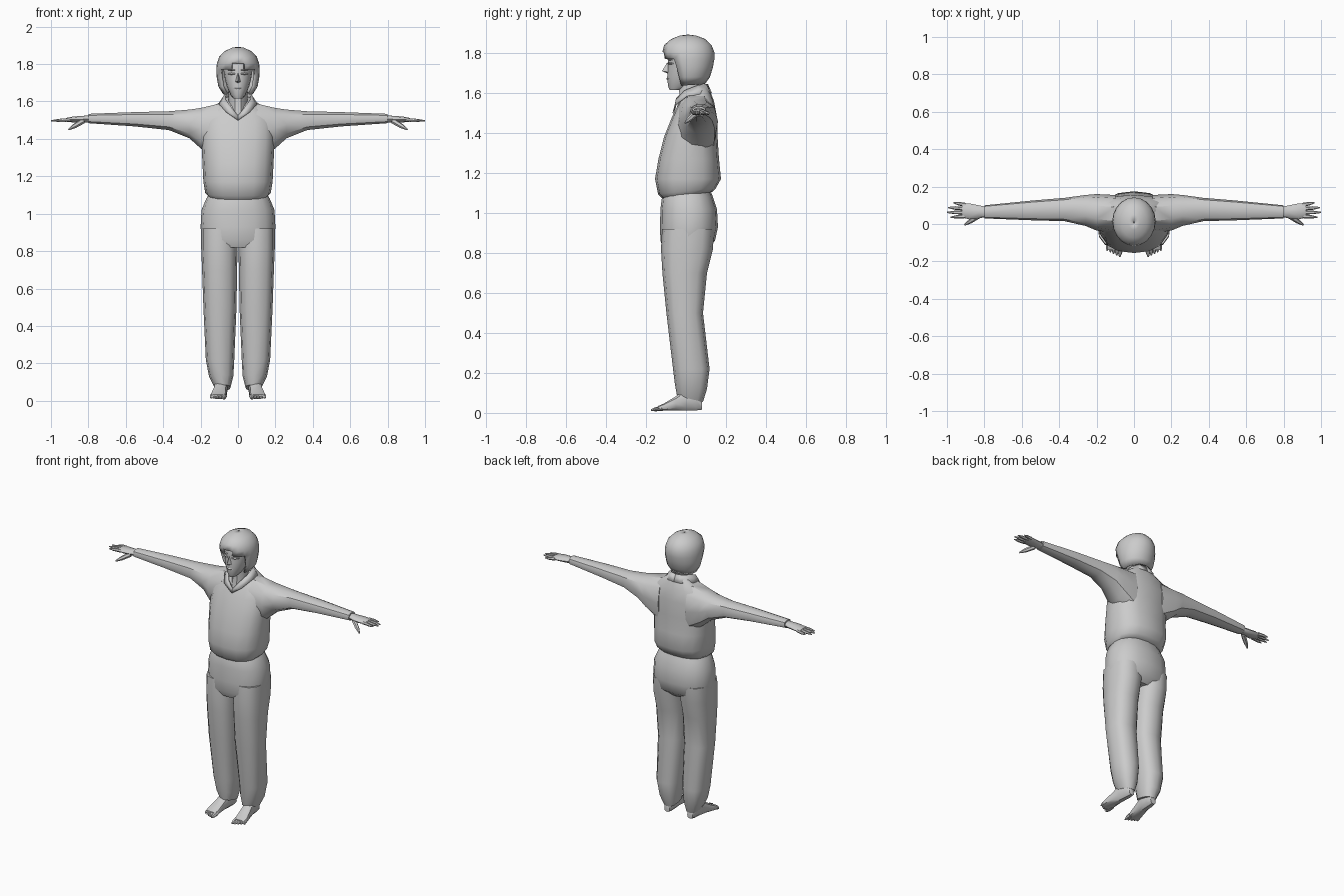
import bpy, bmesh, math
from mathutils import Vector

cube = bpy.data.objects.get("Cube")
if cube:
    bpy.data.objects.remove(cube, do_unlink=True)

grey = bpy.data.materials.new("plain grey")
grey.use_nodes = True
colour = (0.6, 0.6, 0.6, 1)
grey.diffuse_color = colour
grey.node_tree.nodes["Principled BSDF"].inputs["Base Color"].default_value = colour


def finish(name, bm, mirror=False, angle=40, thickness=0):
    """Turn a bmesh into a shaded object, optionally mirrored across x."""
    bmesh.ops.recalc_face_normals(bm, faces=bm.faces)
    mesh = bpy.data.meshes.new(name)
    bm.to_mesh(mesh)
    bm.free()
    mesh.materials.append(grey)
    for poly in mesh.polygons:
        poly.use_smooth = True
    mesh.set_sharp_from_angle(angle=math.radians(angle))
    obj = bpy.data.objects.new(name, mesh)
    bpy.context.collection.objects.link(obj)
    if thickness:
        mod = obj.modifiers.new("thickness", 'SOLIDIFY')
        mod.thickness = thickness
    if mirror:
        mod = obj.modifiers.new("mirror", 'MIRROR')
        mod.use_clip = False
        mod.use_mirror_merge = False
    return obj


def add_loft(bm, rings, sides=12, power=1.0, caps=True, skip=None):
    """Skin through rings of (centre, half axis, other half axis)."""
    def squash(v):
        return math.copysign(abs(v) ** power, v)
    loops = []
    for c, a, b in rings:
        c, a, b = Vector(c), Vector(a), Vector(b)
        turns = [2 * math.pi * i / sides for i in range(sides)]
        loops.append([bm.verts.new(c + a * squash(math.cos(t)) + b * squash(math.sin(t)))
                      for t in turns])
    for low, high in zip(loops, loops[1:]):
        for i in range(sides):
            j = (i + 1) % sides
            quad = (low[i], low[j], high[j], high[i])
            mid = sum((v.co for v in quad), Vector()) / 4
            if not (skip and skip(mid)):
                bm.faces.new(quad)
    if caps:
        bm.faces.new(loops[0])
        bm.faces.new(loops[-1])


def upright(z, x0, x1, front, back, tilt=0):
    """Horizontal ring; tilt lifts its back and drops its front."""
    return (((x0 + x1) / 2, (front + back) / 2, z),
            ((x1 - x0) / 2, 0, 0), (0, (back - front) / 2, tilt))


def sideways(x, front, back, low, high):
    """Ring facing along x."""
    return ((x, (front + back) / 2, (low + high) / 2),
            (0, (back - front) / 2, 0), (0, 0, (high - low) / 2))


def along_y(y, x, half, low, high):
    """Ring facing along y."""
    return ((x, y, (low + high) / 2), (half, 0, 0), (0, 0, (high - low) / 2))


def loft(name, rings, mirror=False, angle=40, **options):
    bm = bmesh.new()
    add_loft(bm, rings, **options)
    return finish(name, bm, mirror, angle)


def digit(bm, start, end, radius, sides=6):
    """Tapered, slightly blunt finger or toe."""
    start, end = Vector(start), Vector(end)
    d = (end - start).normalized()
    a = d.cross(Vector((0, 0, 1))).normalized()
    b = d.cross(a)
    add_loft(bm, [(start.lerp(end, t), a * radius * s, b * radius * s)
                  for t, s in ((0, 1), (.6, .85), (1, .3))], sides=sides)


# Shirt body
loft("shirt", [upright(z, -w, w, f, b, t) for z, w, f, b, t in (
    (1.09, .155, -.12, .13, .015), (1.11, .175, -.14, .15, .015),
    (1.17, .185, -.155, .175, 0), (1.27, .19, -.138, .165, 0),
    (1.38, .195, -.11, .158, 0), (1.48, .195, -.07, .155, 0),
    (1.55, .17, -.04, .14, .01), (1.59, .1, -.025, .12, .02),
    (1.61, .07, -.015, .11, .025))], sides=16, power=.8)

# Sleeves
loft("sleeves", [sideways(*r) for r in (
    (.1, -.05, .155, 1.27, 1.595), (.2, -.035, .16, 1.345, 1.57),
    (.26, -.01, .155, 1.4, 1.56), (.37, .015, .14, 1.445, 1.55),
    (.55, .02, .125, 1.465, 1.545), (.8, .03, .1, 1.483, 1.535))],
    mirror=True, sides=10, power=.85)

# Hands with fingers and thumb
bm = bmesh.new()
add_loft(bm, [sideways(*r) for r in (
    (.78, .04, .09, 1.488, 1.528), (.83, .03, .1, 1.487, 1.523),
    (.88, .025, .11, 1.488, 1.52), (.92, .035, .11, 1.492, 1.512))], sides=8)
for i, reach in enumerate((.98, 1, .995, .965)):
    y = .042 + .02 * i
    digit(bm, (.9, y, 1.502), (reach, y + .006 * (i - 1), 1.497), .011)
digit(bm, (.83, .045, 1.495), (.905, -.005, 1.45), .015)
finish("hands", bm, mirror=True)

# Collar folded round the neck, meeting in a V
bm = bmesh.new()
inner = [(0, -.06, 1.525), (.04, -.05, 1.575), (.07, -.005, 1.615),
         (.07, .06, 1.64), (.04, .1, 1.645), (0, .11, 1.645)]
outer = [(0, -.068, 1.5), (.065, -.055, 1.545), (.1, 0, 1.585),
         (.1, .07, 1.595), (.05, .125, 1.6), (0, .13, 1.6)]
pairs = [[bm.verts.new(p) for p in pair] for pair in zip(inner, outer)]
for (a, b), (c, d) in zip(pairs, pairs[1:]):
    bm.faces.new((a, b, d, c))
finish("collar", bm, mirror=True, thickness=.008)

# Neck
loft("neck", [upright(*r) for r in (
    (1.5, -.05, .05, -.056, .08), (1.58, -.05, .05, -.036, .085),
    (1.7, -.05, .05, -.04, .085))], sides=10)

# Trouser seat and legs
loft("trouser_seat", [upright(z, -w, w, f, b) for z, w, f, b in (
    (.82, .18, -.11, .1), (.86, .195, -.128, .145), (.93, .2, -.13, .16),
    (1.02, .195, -.128, .155), (1.08, .17, -.12, .135),
    (1.105, .155, -.11, .125))], sides=16, power=.85)
loft("trouser_legs", [upright(*r) for r in (
    (.07, .04, .125, -.045, .085, -.015), (.13, .025, .155, -.055, .105, -.01),
    (.22, .02, .172, -.065, .118), (.5, .008, .185, -.098, .085),
    (.7, .005, .192, -.118, .105), (.82, .002, .197, -.125, .135),
    (.92, .002, .197, -.12, .14))], mirror=True, sides=12, power=.8)

# Bare feet with toes
bm = bmesh.new()
add_loft(bm, [along_y(*r) for r in (
    (.08, .085, .02, .015, .06), (.05, .087, .032, .01, .12),
    (0, .09, .034, .01, .125), (-.05, .097, .037, .01, .085),
    (-.11, .105, .044, .01, .048), (-.14, .107, .04, .01, .035))], sides=10, power=.8)
for i in range(5):
    x = .073 + .017 * i
    digit(bm, (x, -.12, .023), (x + .003, -.175 + .008 * i, .014), .014 - .0015 * i)
finish("feet", bm, mirror=True)

# Face
loft("face", [upright(*r) for r in (
    (1.615, -.022, .022, -.082, -.03), (1.635, -.04, .04, -.09, .03),
    (1.68, -.06, .06, -.094, .06), (1.72, -.07, .07, -.092, .08),
    (1.755, -.076, .076, -.09, .09), (1.8, -.078, .078, -.092, .09),
    (1.84, -.06, .06, -.07, .07))], sides=16)

# Nose
bm = bmesh.new()
tip = bm.verts.new((0, -.12, 1.71))
bridge = bm.verts.new((0, -.093, 1.755))
base = bm.verts.new((0, -.09, 1.697))
sides = [bm.verts.new((s * .016, -.085, 1.705)) for s in (-1, 1)]
for s in sides:
    bm.faces.new((tip, bridge, s))
    bm.faces.new((tip, base, s))
finish("nose", bm)

# Lips, brows and eyelids as small raised slivers
loft("lips", [sideways(x, -.099 + abs(x) * .5, -.08, 1.672 - h, 1.672 + h)
              for x, h in ((-.024, .002), (-.01, .008), (0, .007), (.01, .008), (.024, .002))],
     sides=6)
for part, z, size in (("brows", 1.768, .005), ("eyelids", 1.748, .007)):
    loft(part, [sideways(x, y, y + .02, z - s * size, z + s * size)
                for x, y, s in ((.016, -.095, .5), (.035, -.089, 1), (.054, -.073, .4))],
         mirror=True, sides=6)

# Hair cap with an opening for the face
bm = bmesh.new()
add_loft(bm, [upright(z, -w, w, f, b, t) for z, w, f, b, t in (
    (1.64, .08, -.055, .095, .005), (1.68, .105, -.075, .12, 0),
    (1.73, .114, -.095, .135, 0), (1.77, .116, -.112, .142, 0),
    (1.805, .113, -.118, .142, 0), (1.84, .1, -.11, .128, 0),
    (1.87, .07, -.075, .098, 0), (1.888, .03, -.03, .05, 0),
    (1.892, .004, .005, .015, 0))], sides=20, caps=False,
    skip=lambda m: m.y < -.03 and m.z < 1.795 - abs(m.x) * .2 and abs(m.x) < .088)
finish("hair", bm, thickness=.012)
